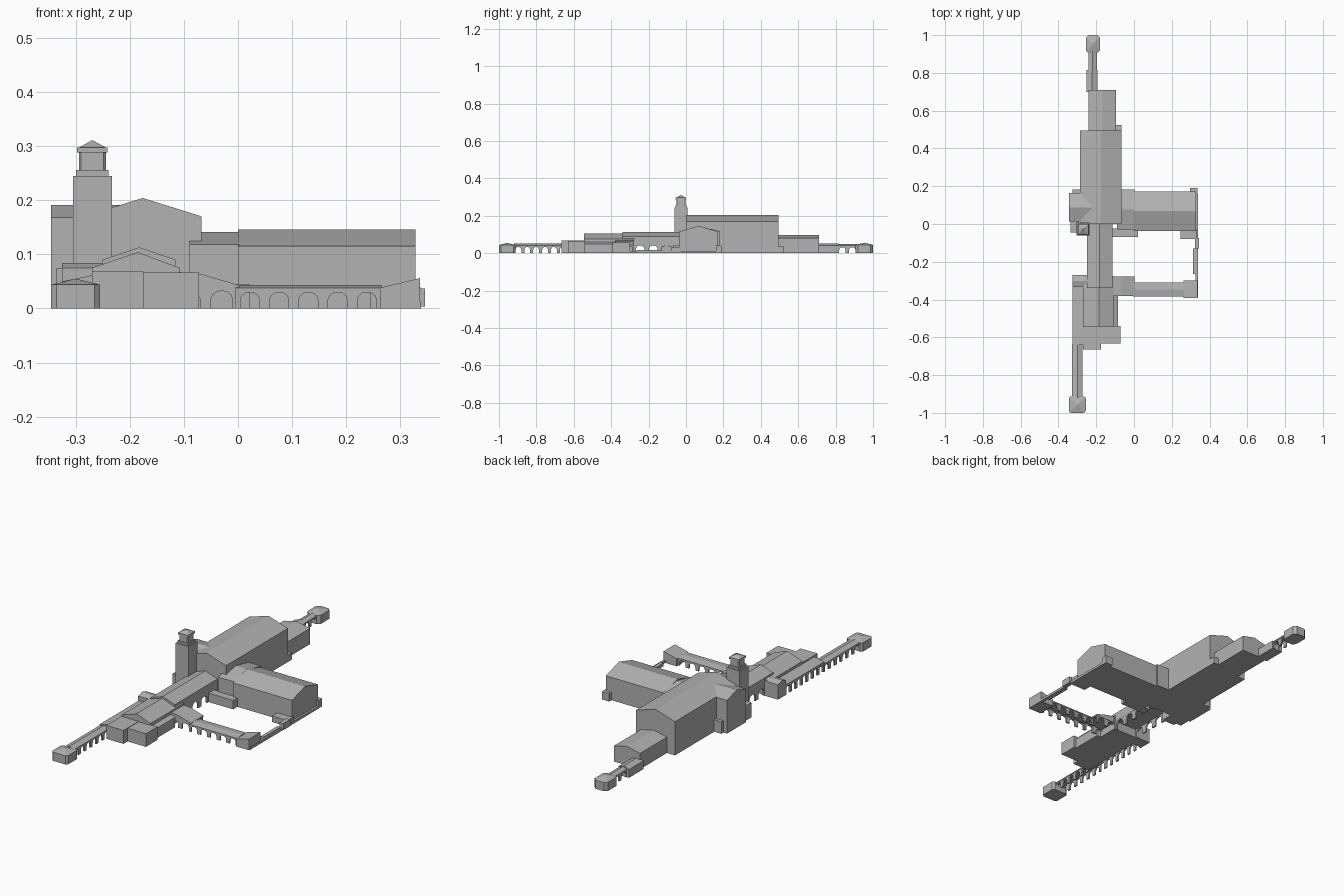
import bpy, bmesh, math

cube = bpy.data.objects.get("Cube")
if cube:
    bpy.data.objects.remove(cube, do_unlink=True)

stone = bpy.data.materials.new("stone_grey")
stone.use_nodes = True
GREY = (0.45, 0.45, 0.45, 1)
stone.diffuse_color = GREY
stone.node_tree.nodes["Principled BSDF"].inputs["Base Color"].default_value = GREY


def finish(name, bm):
    bmesh.ops.recalc_face_normals(bm, faces=bm.faces)
    mesh = bpy.data.meshes.new(name)
    bm.to_mesh(mesh)
    bm.free()
    mesh.materials.append(stone)
    obj = bpy.data.objects.new(name, mesh)
    bpy.context.collection.objects.link(obj)
    return obj


def prism(name, profile, axis, start, end):
    """Extrude a (across, z) profile along x or y."""
    bm = bmesh.new()
    place = (lambda u, z: (start, u, z)) if axis == "x" else (lambda u, z: (u, start, z))
    face = bm.faces.new([bm.verts.new(place(u, z)) for u, z in profile])
    moved = bmesh.ops.extrude_face_region(bm, geom=[face])["geom"]
    step = (end - start, 0, 0) if axis == "x" else (0, end - start, 0)
    bmesh.ops.translate(bm, vec=step, verts=[v for v in moved if isinstance(v, bmesh.types.BMVert)])
    return finish(name, bm)


def box(name, x0, x1, y0, y1, z0, z1):
    return prism(name, [(x0, z0), (x1, z0), (x1, z1), (x0, z1)], "y", y0, y1)


def gable(name, axis, span, run, z0, eave, ridge, peak=None):
    """Walls and pitched roof, with the ridge along the axis."""
    a, b = span
    mid = (a + b) / 2 if peak is None else peak
    return prism(name, [(a, z0), (b, z0), (b, eave), (mid, ridge), (a, eave)], axis, *run)


def pavilion(name, x0, x1, y0, y1, eave, peak, z0=0, cut=0.0, ridge=0.0):
    """Block with clipped corners and a hipped roof; ridge runs along y."""
    bm = bmesh.new()
    c = cut
    plan = [(x0 + c, y0), (x1 - c, y0), (x1, y0 + c), (x1, y1 - c),
            (x1 - c, y1), (x0 + c, y1), (x0, y1 - c), (x0, y0 + c)]
    if not c:
        plan = [(x0, y0), (x1, y0), (x1, y1), (x0, y1)]
    low = [bm.verts.new((x, y, z0)) for x, y in plan]
    top = [bm.verts.new((x, y, eave)) for x, y in plan]
    xm, ym = (x0 + x1) / 2, (y0 + y1) / 2
    near = bm.verts.new((xm, ym - ridge, peak))
    far = bm.verts.new((xm, ym + ridge, peak)) if ridge else near
    bm.faces.new(low)
    n = len(plan)
    for i in range(n):
        j = (i + 1) % n
        bm.faces.new((low[i], low[j], top[j], top[i]))
        ends = [near if top[k].co.y < ym else far for k in (j, i)]
        if ends[0] == ends[1]:
            bm.faces.new((top[i], top[j], ends[0]))
        else:
            bm.faces.new((top[i], top[j], *ends))
    return finish(name, bm)


def arcade(name, axis, run, across, bays, height, pier=0.35, thick=0.008):
    """Wall pierced by round-headed openings, standing on piers."""
    start, end = run
    bay = (end - start) / bays
    r = bay * (1 - pier) / 2
    rise = min(r, height * 0.4)
    spring = height * 0.88 - rise
    pts = [(start, height), (start, 0)]
    for i in range(bays):
        mid = start + bay * (i + 0.5)
        pts.append((mid - r, 0))
        for k in range(7):
            t = math.pi * (1 - k / 6)
            pts.append((mid + r * math.cos(t), spring + rise * math.sin(t)))
        pts.append((mid + r, 0))
    pts += [(end, 0), (end, height)]
    return prism(name, pts, axis, across - thick / 2, across + thick / 2) if axis == "x" \
        else prism(name, pts, "y" if axis == "front" else "x", across - thick / 2, across + thick / 2)


def walk(name, axis, span, run, bays, eave, ridge):
    """Roofed walkway with an arcade on both sides."""
    gable(name + "_roof", axis, span, run, eave - 0.006, eave, ridge)
    for side, edge in (("low", span[0] + 0.006), ("high", span[1] - 0.006)):
        arcade(f"{name}_arcade_{side}", "front" if axis == "x" else "side",
               run, edge, bays, eave - 0.004)


# Main hall, transept and rear extension
gable("main_hall", "y", (-0.285, -0.067), (0.0, 0.495), 0, 0.17, 0.204)
gable("left_transept", "x", (0.012, 0.165), (-0.345, -0.2), 0, 0.168, 0.191)
box("transept_back_annex", -0.325, -0.28, 0.16, 0.182, 0, 0.06)
box("transept_front_annex", -0.335, -0.29, -0.045, 0.015, 0, 0.075)
gable("rear_extension", "y", (-0.24, -0.095), (0.49, 0.71), 0, 0.08, 0.096)
box("rear_corner_block", -0.11, -0.067, 0.49, 0.525, 0, 0.035)

# Bell tower
box("tower_shaft", -0.305, -0.233, -0.062, 0.008, 0, 0.245)
box("tower_ledge", -0.299, -0.239, -0.057, 0.003, 0.245, 0.256)
pavilion("tower_belfry", -0.294, -0.244, -0.052, -0.002, 0.297, 0.311, 0.256, 0.004)
box("tower_cornice", -0.297, -0.241, -0.055, 0.001, 0.288, 0.297)

# Right wing
gable("right_wing", "x", (-0.037, 0.172), (0.0, 0.328), 0, 0.115, 0.146)
gable("right_wing_link", "x", (-0.03, 0.182), (-0.09, 0.003), 0, 0.118, 0.141)
box("right_wing_back_block", 0.297, 0.337, 0.16, 0.19, 0, 0.04)
box("right_wing_front_block", 0.245, 0.333, -0.08, -0.03, 0, 0.03)

# Front wing: raised passage, chapel and low end blocks
gable("passage_roof", "y", (-0.25, -0.115), (-0.34, 0.01), 0.045, 0.09, 0.113)
for x in (-0.245, -0.12):
    arcade("passage_arcade", "side", (-0.28, 0.0), x, 4, 0.047)
gable("front_chapel", "y", (-0.27, -0.108), (-0.545, -0.275), 0, 0.075, 0.104, -0.185)
box("front_left_block", -0.27, -0.175, -0.665, -0.54, 0, 0.068)
box("front_right_block", -0.176, -0.072, -0.632, -0.54, 0, 0.066)
prism("chapel_side_aisle", [(-0.115, 0), (-0.085, 0), (-0.085, 0.05), (-0.115, 0.062)],
      "y", -0.55, -0.38)
gable("left_porch", "x", (-0.333, -0.27), (-0.325, -0.25), 0, 0.075, 0.084)

# Left side walk and front pavilion
prism("left_aisle_roof", [(-0.325, 0.043), (-0.265, 0.043), (-0.265, 0.062), (-0.325, 0.05)],
      "y", -0.64, -0.33)
arcade("left_aisle_arcade", "side", (-0.64, -0.33), -0.32, 7, 0.045)
walk("front_walk", "y", (-0.328, -0.272), (-0.92, -0.635), 6, 0.042, 0.051)
pavilion("front_pavilion", -0.345, -0.255, -1.0, -0.912, 0.044, 0.055, 0, 0.01)

# Rear walk and pavilion
gable("rear_porch", "y", (-0.252, -0.192), (0.7, 0.815), 0, 0.042, 0.052)
walk("rear_walk", "y", (-0.24, -0.197), (0.81, 0.915), 2, 0.04, 0.048)
pavilion("rear_pavilion", -0.255, -0.18, 0.905, 1.0, 0.044, 0.056, 0, 0.014)

# Cloister around the court
walk("cloister_walk", "x", (-0.385, -0.31), (-0.005, 0.265), 5, 0.038, 0.043)
prism("cloister_left_pavilion_roof",
      [(-0.12, 0.036), (0.002, 0.036), (0.002, 0.043), (-0.07, 0.064), (-0.12, 0.068)],
      "y", -0.38, -0.278)
for y in (-0.374, -0.284):
    arcade("cloister_left_pavilion_arcade", "front", (-0.12, 0.0), y, 2, 0.037)
prism("cloister_corner_pavilion",
      [(0.262, 0), (0.336, 0), (0.336, 0.056), (0.262, 0.038)], "y", -0.392, -0.3)
box("cloister_back_walk", -0.12, 0.022, -0.07, -0.025, 0, 0.045)
box("court_low_wall", 0.326, 0.338, -0.39, 0.16, 0, 0.012)
box("court_wall_ledge", 0.312, 0.33, -0.265, -0.13, 0, 0.016)
box("court_gate_pier", 0.322, 0.345, -0.13, -0.075, 0.004, 0.037)
